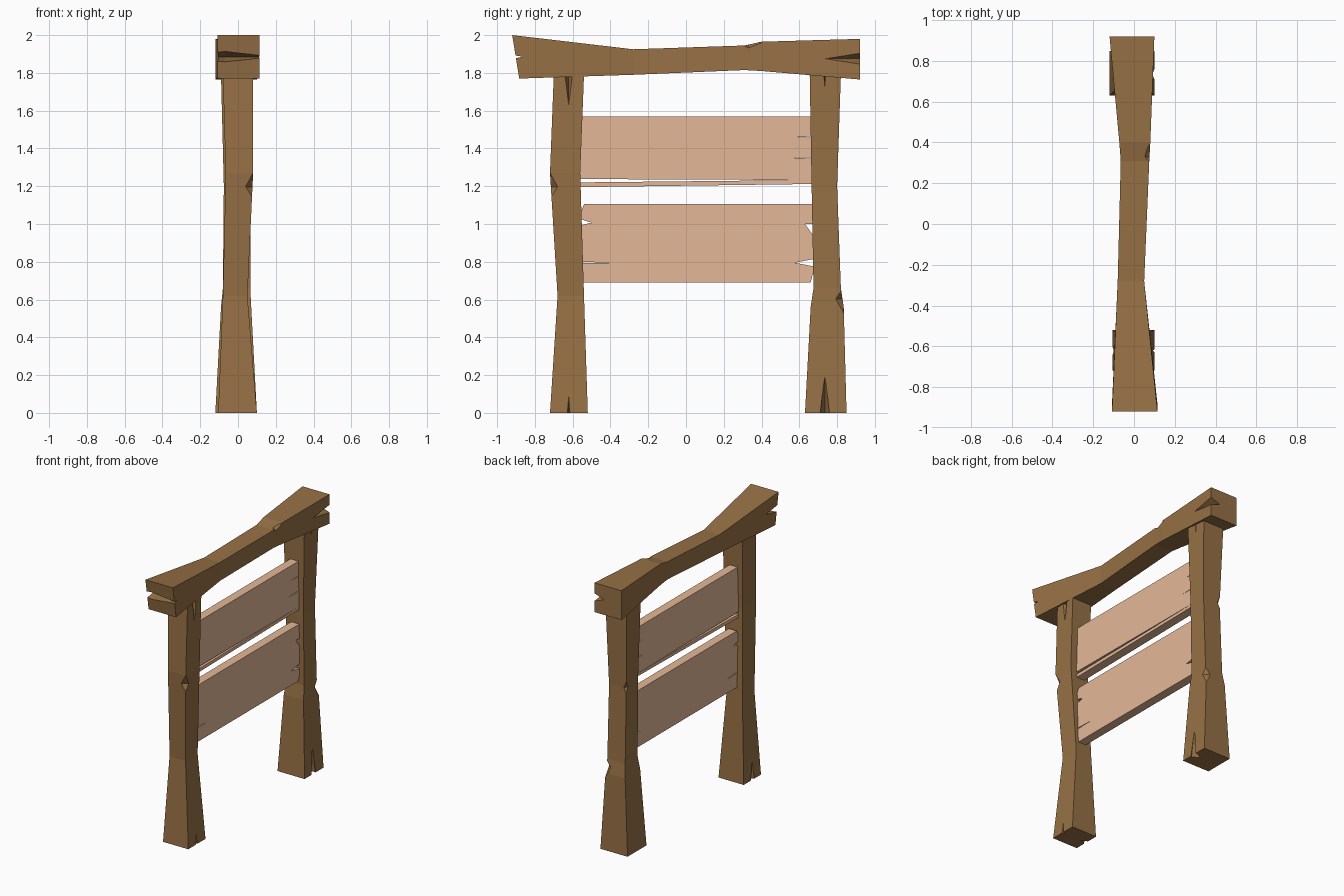
import bpy, bmesh
from mathutils import Matrix

if "Cube" in bpy.data.objects:
    bpy.data.objects.remove(bpy.data.objects["Cube"])


def material(name, rgb):
    m = bpy.data.materials.new(name)
    m.diffuse_color = (*rgb, 1)
    m.use_nodes = True
    m.node_tree.nodes["Principled BSDF"].inputs["Base Color"].default_value = m.diffuse_color
    return m


TIMBER = material("dark_timber", (0.31, 0.165, 0.06))
BOARD = material("pale_board", (0.77, 0.48, 0.31))


def add_object(name, bm, mat=None):
    bmesh.ops.recalc_face_normals(bm, faces=bm.faces)
    mesh = bpy.data.meshes.new(name)
    bm.to_mesh(mesh)
    bm.free()
    ob = bpy.data.objects.new(name, mesh)
    bpy.context.collection.objects.link(ob)
    if mat:
        mesh.materials.append(mat)
    return ob


def timber(name, sections, place, cuts):
    """Loft four-sided sections (t_low, t_high, x0, x1, b0, b1), then carve cracks and chips."""
    bm = bmesh.new()
    rings = []
    for t0, t1, x0, x1, b0, b1 in sections:
        corners = [(x0, b0, t0), (x1, b0, t0), (x1, b1, t1), (x0, b1, t1)]
        rings.append([bm.verts.new(place(*c)) for c in corners])
    for r, s in zip(rings, rings[1:]):
        for i in range(4):
            j = (i + 1) % 4
            bm.faces.new((r[i], r[j], s[j], s[i]))
    bm.faces.new(rings[0])
    bm.faces.new(rings[-1])
    ob = add_object(name, bm, TIMBER)
    # each crack or chip is a stretched octahedron
    for centre, size in cuts:
        cb = bmesh.new()
        bmesh.ops.create_uvsphere(cb, u_segments=4, v_segments=2, radius=1,
                                  matrix=Matrix.LocRotScale(centre, None, size))
        cutter = add_object("cutter", cb)
        mod = ob.modifiers.new("carve", 'BOOLEAN')
        mod.operation = 'DIFFERENCE'
        mod.solver = 'EXACT'
        mod.object = cutter
        bpy.context.view_layer.objects.active = ob
        bpy.ops.object.modifier_apply(modifier=mod.name)
        bpy.data.objects.remove(cutter)
    return ob


def plank(name, outline, x0=-0.035, x1=0.03):
    """Extrude a (y, z) outline through the board thickness."""
    bm = bmesh.new()
    face = bm.faces.new([bm.verts.new((x0, y, z)) for y, z in outline])
    back = bm.faces.new([bm.verts.new((x1, y, z)) for y, z in outline])
    n = len(outline)
    for i in range(n):
        j = (i + 1) % n
        bm.faces.new((face.verts[i], face.verts[j], back.verts[j], back.verts[i]))
    return add_object(name, bm, BOARD)


def upright(x, b, t):
    return (x, b, t)


def lengthwise(x, b, t):
    return (x, t, b)


# Posts
timber("left_post", [
    (0, 0, -0.105, 0.10, -0.72, -0.52),
    (0.62, 0.62, -0.08, 0.05, -0.68, -0.54),
    (1.27, 1.27, -0.065, 0.08, -0.72, -0.56),
    (1.79, 1.79, -0.08, 0.08, -0.70, -0.54),
], upright, [
    ((0.083, -0.723, 1.197), (0.05, 0.05, 0.085)),
    ((0.082, -0.621, 1.783), (0.05, 0.02, 0.16)),
    ((0.102, -0.621, -0.013), (0.04, 0.008, 0.13)),
    ((-0.113, -0.623, -0.017), (0.06, 0.025, 0.21)),
])
timber("right_post", [
    (0, 0, -0.12, 0.10, 0.63, 0.85),
    (0.56, 0.56, -0.09, 0.07, 0.66, 0.835),
    (0.66, 0.66, -0.08, 0.065, 0.675, 0.82),
    (1.20, 1.20, -0.075, 0.065, 0.665, 0.80),
    (1.79, 1.79, -0.09, 0.08, 0.655, 0.82),
], upright, [
    ((0.075, 0.835, 0.603), (0.05, 0.05, 0.08)),
    ((-0.08, 0.81, 1.207), (0.035, 0.035, 0.07)),
    ((0.092, 0.735, -0.013), (0.06, 0.03, 0.21)),
    ((0.082, 0.735, 1.783), (0.02, 0.005, 0.07)),
])

# Top beam
timber("top_beam", [
    (-0.883, -0.92, -0.108, 0.115, 1.77, 2.0),
    (-0.28, -0.28, -0.08, 0.05, 1.79, 1.925),
    (0.31, 0.31, -0.065, 0.075, 1.815, 1.945),
    (0.40, 0.40, -0.072, 0.08, 1.81, 1.965),
    (0.92, 0.92, -0.12, 0.10, 1.765, 1.98),
], lengthwise, [
    ((-0.07, -0.913, 1.885), (0.27, 0.15, 0.03)),
    ((0.10, 0.93, 1.875), (0.08, 0.21, 0.03)),
    ((0.085, 0.33, 1.96), (0.045, 0.08, 0.035)),
])

# Upper plank with end cracks and a long split-off strip
plank("upper_plank", [
    (-0.58, 1.57), (0.68, 1.57), (0.68, 1.463), (0.56, 1.46), (0.68, 1.457),
    (0.68, 1.353), (0.54, 1.35), (0.68, 1.347), (0.68, 1.212), (-0.58, 1.195),
    (-0.58, 1.22), (0.67, 1.233), (-0.58, 1.238),
])

# Lower plank with broken ends
plank("lower_plank", [
    (-0.54, 1.105), (0.68, 1.105), (0.68, 1.0), (0.63, 1.0), (0.68, 0.93),
    (0.68, 0.815), (0.575, 0.795), (0.68, 0.775), (0.66, 0.69), (-0.57, 0.69),
    (-0.57, 0.792), (-0.40, 0.795), (-0.57, 0.80), (-0.57, 0.99), (-0.50, 1.007),
    (-0.57, 1.03),
])
